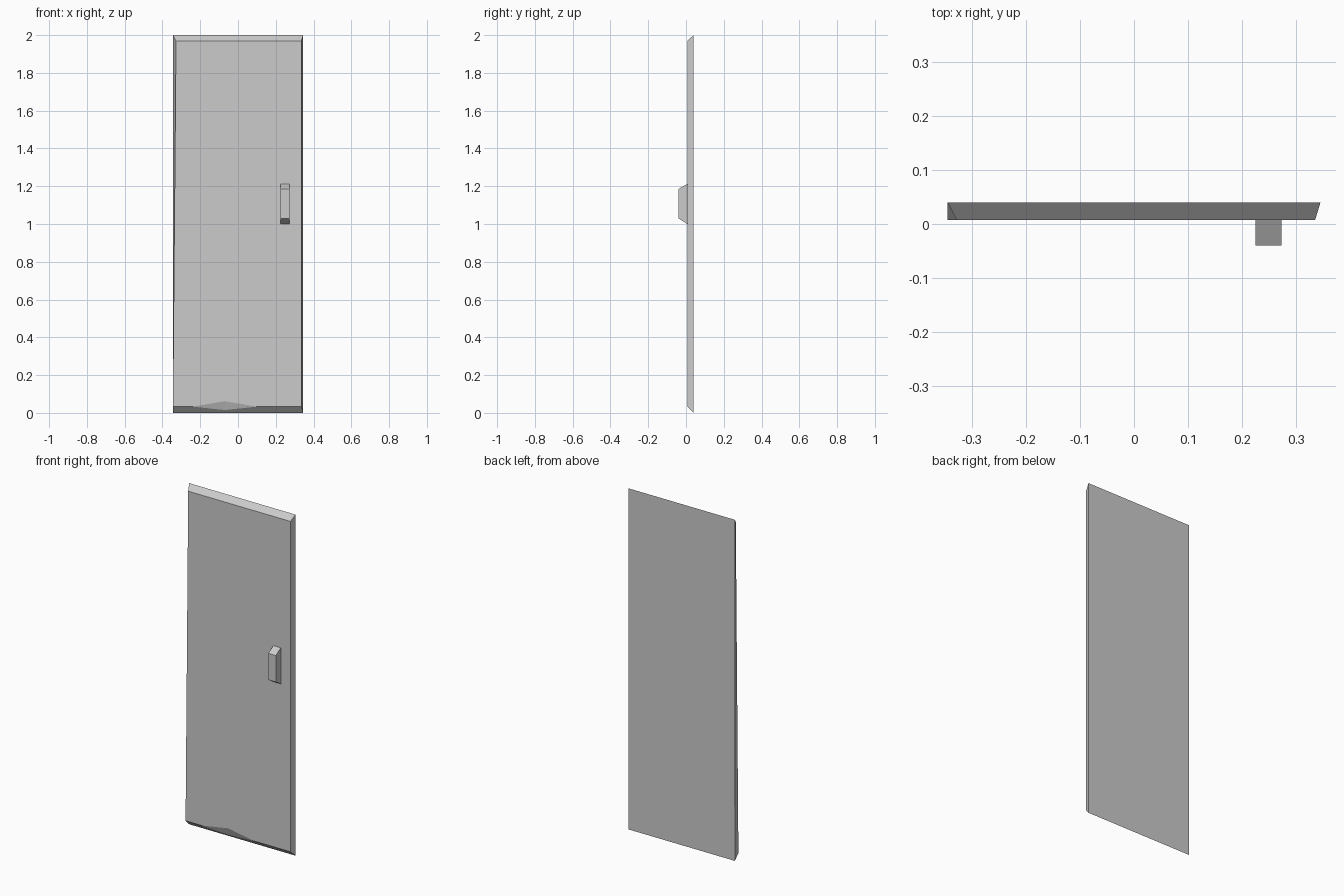
import bpy
import bmesh

cube = bpy.data.objects.get("Cube")
if cube:
    bpy.data.objects.remove(cube)

grey = bpy.data.materials.new("plain grey")
grey.use_nodes = True
COLOUR = (0.6, 0.6, 0.6, 1)
grey.diffuse_color = COLOUR
grey.node_tree.nodes["Principled BSDF"].inputs["Base Color"].default_value = COLOUR


def add_part(name, front, back, y_front, y_back, folds=()):
    """Join a front outline to a back outline (x, z), both counter-clockwise from the front."""
    bm = bmesh.new()
    f = [bm.verts.new((x, y_front, z)) for x, z in front]
    b = [bm.verts.new((x, y_back, z)) for x, z in back]
    bm.faces.new(f)
    bm.faces.new(b[::-1])
    for i in range(4):
        j = (i + 1) % 4
        bm.faces.new((f[i], b[i], b[j], f[j]))
    mesh = bpy.data.meshes.new(name)
    if folds:
        chip_edge(bm, f[0], f[1], *folds)
    bmesh.ops.recalc_face_normals(bm, faces=bm.faces)
    bm.to_mesh(mesh)
    bm.free()
    mesh.materials.append(grey)
    obj = bpy.data.objects.new(name, mesh)
    bpy.context.collection.objects.link(obj)
    return obj


def chip_edge(bm, start, end, left, right, upper, lower):
    """Replace part of an edge by two folded facets."""
    edge = bm.edges.get((start, end))
    panel, bevel = sorted(edge.link_faces, key=lambda face: -abs(face.normal.y) - face.calc_area())
    p_rest = [v for v in panel.verts if v not in (start, end)]
    b_rest = [v for v in bevel.verts if v not in (start, end)]
    # order the far corners so each starts beside the end vertex
    p_rest.sort(key=lambda v: -v.co.x)
    b_rest.sort(key=lambda v: -v.co.x)
    bm.faces.remove(panel)
    bm.faces.remove(bevel)
    bm.edges.remove(edge)
    l, r, u, d = [bm.verts.new(p) for p in (left, right, upper, lower)]
    bm.faces.new([start, l, u, r, end] + p_rest)
    bm.faces.new([start, l, d, r, end] + b_rest)
    bm.faces.new((l, d, u))
    bm.faces.new((d, r, u))


# Door slab with uneven bevels and a chipped lower edge
add_part("door_panel",
         [(-0.345, 0.033), (0.335, 0.033), (0.335, 1.97), (-0.328, 1.97)],
         [(-0.345, 0), (0.345, 0), (0.345, 2), (-0.345, 2)],
         0.007, 0.04,
         ((-0.24, 0.007, 0.033), (0.10, 0.007, 0.033),
          (-0.07, 0.007, 0.062), (-0.07, 0.025, 0.015)))

# Pull handle with sloped ends
add_part("door_handle",
         [(0.225, 1.03), (0.273, 1.03), (0.273, 1.185), (0.225, 1.185)],
         [(0.225, 1.0), (0.273, 1.0), (0.273, 1.212), (0.225, 1.212)],
         -0.04, 0.007)
